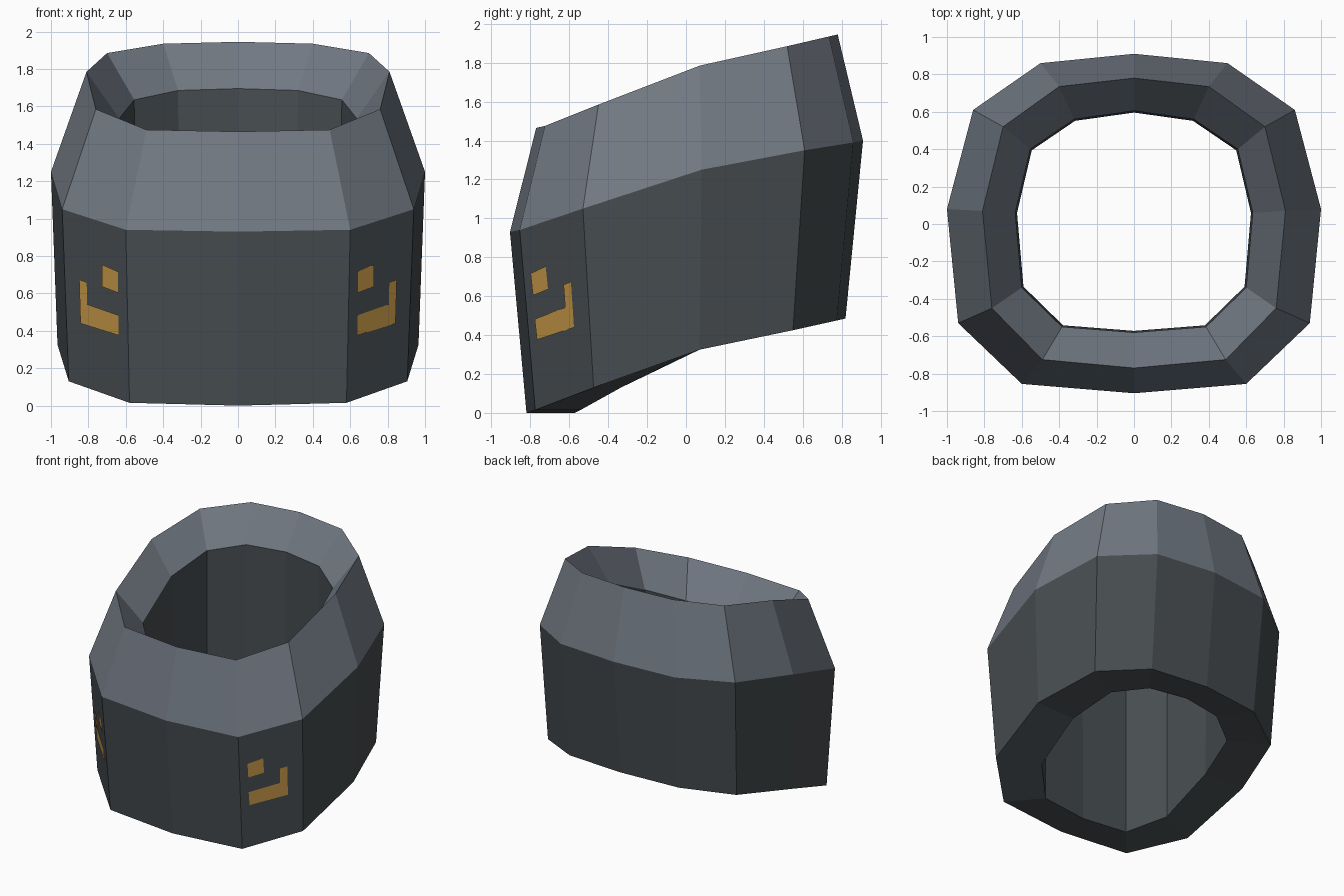
import bpy, bmesh
from mathutils import Vector
from mathutils.bvhtree import BVHTree

if "Cube" in bpy.data.objects:
    bpy.data.objects.remove(bpy.data.objects["Cube"], do_unlink=True)


def material(name, rgb):
    m = bpy.data.materials.new(name)
    m.use_nodes = True
    col = (*rgb, 1)
    m.diffuse_color = col
    bsdf = m.node_tree.nodes["Principled BSDF"]
    bsdf.inputs["Base Color"].default_value = col
    bsdf.inputs["Roughness"].default_value = 0.8
    return m


dark = material("dark grey", (.063, .074, .081))
light = material("slate grey", (.165, .19, .225))
gold = material("gold", (.54, .30, .06))


def add_object(name, bm, mats):
    me = bpy.data.meshes.new(name)
    bm.to_mesh(me)
    ob = bpy.data.objects.new(name, me)
    for m in mats:
        me.materials.append(m)
    bpy.context.collection.objects.link(ob)
    return ob


# Half rings from back centre to front centre on the +x side
bottom = [(0, .82, .485), (.48, .775, .475), (.83, .55, .425), (.965, .07, .325),
          (.905, -.475, .13), (.58, -.775, .015), (0, -.82, 0)]
shoulder = [(0, .91, 1.40), (.50, .86, 1.39), (.86, .61, 1.35), (1, .08, 1.25),
            (.94, -.53, 1.05), (.60, -.855, .94), (0, -.905, .93)]
rim = [(0, .78, 1.945), (.40, .735, 1.935), (.70, .52, 1.885), (.81, .07, 1.785),
       (.76, -.45, 1.585), (.49, -.725, 1.475), (0, -.77, 1.465)]
hole = [(0, .605), (.32, .56), (.555, .40), (.635, .06), (.60, -.34), (.385, -.55), (0, -.58)]
throat = [(x, y, r[2] - .25) for (x, y), r in zip(hole, rim)]
base_hole = [(x * .985, y * .985, b[2]) for (x, y), b in zip(hole, bottom)]


def full_ring(bm, half):
    mirrored = [(-x, y, z) for x, y, z in half[-2:0:-1]]
    return [bm.verts.new(p) for p in half + mirrored]


# Collar: closed loop of bands, sloped bands in the lighter grey
bm = bmesh.new()
rings = [full_ring(bm, h) for h in (bottom, shoulder, rim, throat, base_hole)]
for k, a in enumerate(rings):
    b = rings[(k + 1) % len(rings)]
    for i in range(len(a)):
        j = (i + 1) % len(a)
        f = bm.faces.new((a[i], a[j], b[j], b[i]))
        f.material_index = 1 if k in (1, 2) else 0
bmesh.ops.recalc_face_normals(bm, faces=bm.faces)
add_object("collar", bm, [dark, light])
surface = BVHTree.FromBMesh(bm)
bm.free()

# Painted marks on the two front corner panels, as (x, z) outlines
marks = {
    "square_mark": [[(.638, .717), (.722, .754), (.722, .636), (.638, .604)]],
    "corner_mark": [[(.634, .483), (.802, .542), (.838, .440), (.634, .376)],
                    [(.802, .542), (.805, .660), (.845, .674), (.838, .440)]],
}
for side, sign in (("left", 1), ("right", -1)):
    for name, quads in marks.items():
        bm = bmesh.new()
        for quad in quads:
            pts = []
            for x, z in quad:
                hit, normal, _, _ = surface.ray_cast(Vector((sign * x, -2, z)), Vector((0, 1, 0)))
                pts.append(bm.verts.new(hit + normal * .006))
            bm.faces.new(pts if sign < 0 else pts[::-1])
        bm.normal_update()
        for f in bm.faces:
            if f.normal.y > 0:
                f.normal_flip()
        add_object(f"{side}_{name}", bm, [gold])
        bm.free()
